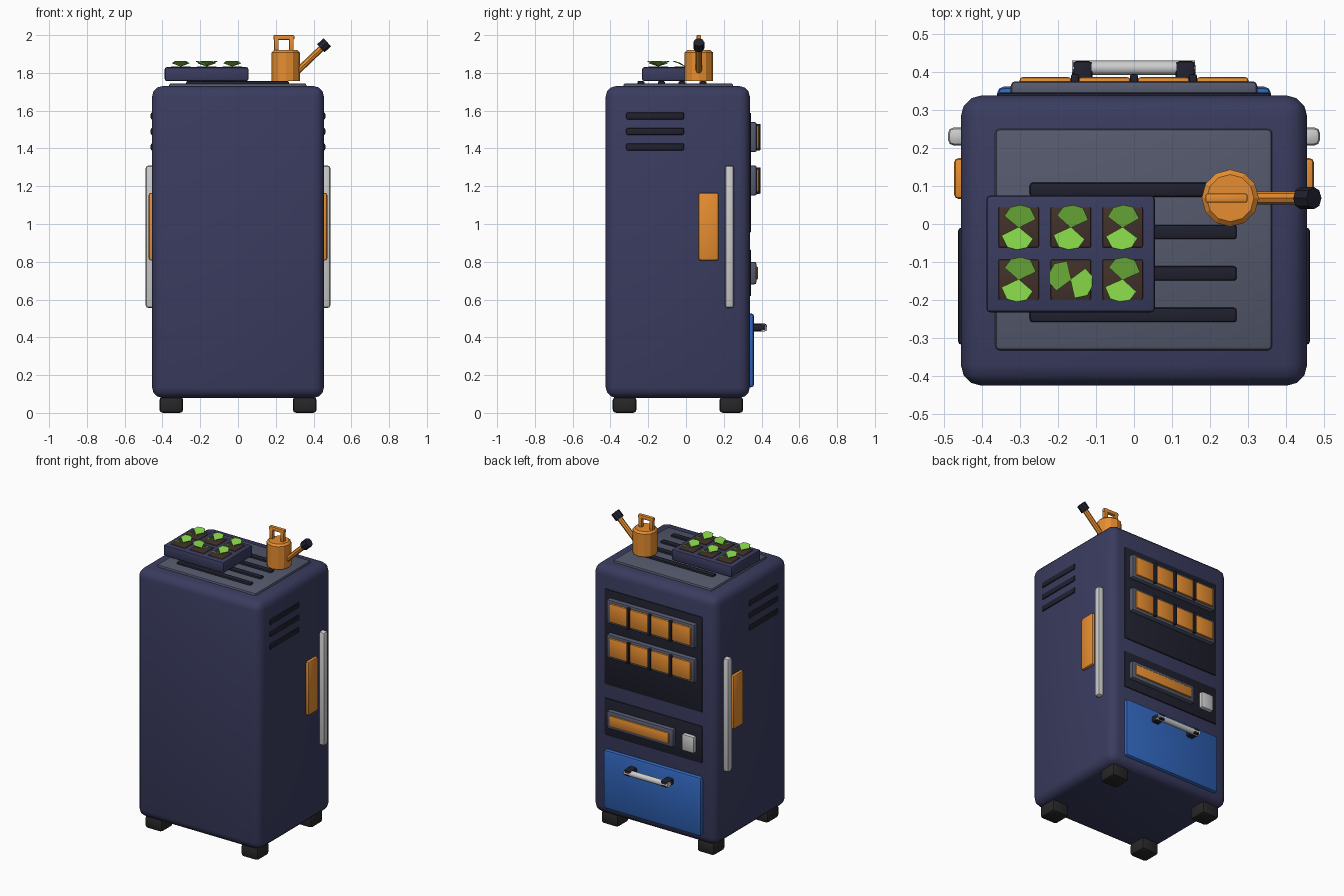
import bpy, bmesh, math, random
from mathutils import Vector

if "Cube" in bpy.data.objects:
    bpy.data.objects.remove(bpy.data.objects["Cube"])

random.seed(4)


def mat(name, r, g, b):
    m = bpy.data.materials.new(name)
    m.diffuse_color = (r, g, b, 1)
    m.use_nodes = True
    m.node_tree.nodes["Principled BSDF"].inputs["Base Color"].default_value = m.diffuse_color
    return m


NAVY = mat("navy", 0.042, 0.045, 0.115)
SLATE = mat("slate", 0.09, 0.10, 0.15)
DARK = mat("dark", 0.014, 0.015, 0.028)
RUBBER = mat("rubber", 0.02, 0.02, 0.022)
ORANGE = mat("orange", 0.80, 0.27, 0.03)
BLUE = mat("blue", 0.03, 0.13, 0.50)
METAL = mat("metal", 0.55, 0.55, 0.55)
SOIL = mat("soil", 0.055, 0.03, 0.022)
LEAF = mat("leaf", 0.22, 0.62, 0.06)


def make(name, bm, m, bevel=0, seg=2, smooth=True):
    if bevel:
        bmesh.ops.bevel(bm, geom=bm.edges[:], offset=bevel, segments=seg,
                        profile=0.5, affect='EDGES', clamp_overlap=True)
    bmesh.ops.recalc_face_normals(bm, faces=bm.faces[:])
    me = bpy.data.meshes.new(name)
    bm.to_mesh(me)
    bm.free()
    me.materials.append(m)
    ob = bpy.data.objects.new(name, me)
    bpy.context.collection.objects.link(ob)
    if smooth:
        bpy.ops.object.select_all(action='DESELECT')
        ob.select_set(True)
        bpy.context.view_layer.objects.active = ob
        bpy.ops.object.shade_smooth_by_angle(angle=math.radians(35))
    return ob


def box(name, x, y, z, m, bevel=0.008, seg=2):
    """Bevelled box from (min, max) ranges."""
    bm = bmesh.new()
    bmesh.ops.create_cube(bm, size=1)
    for v in bm.verts:
        v.co = [(r[0] + r[1]) / 2 + c * (r[1] - r[0]) for c, r in zip(v.co, (x, y, z))]
    return make(name, bm, m, bevel, seg)


def rod(name, a, b, r, m, sides=10, r2=None, smooth=True):
    """Cylinder or cone between two points."""
    a, b = Vector(a), Vector(b)
    bm = bmesh.new()
    bmesh.ops.create_cone(bm, cap_ends=True, segments=sides, radius1=r,
                          radius2=r if r2 is None else r2, depth=(b - a).length)
    rot = (b - a).to_track_quat('Z', 'Y')
    for v in bm.verts:
        v.co = rot @ v.co + (a + b) / 2
    return make(name, bm, m, smooth=smooth)


# Cabinet and feet
box("cabinet_body", (-0.455, 0.455), (-0.425, 0.338), (0.08, 1.73), NAVY, 0.055, 3)
for fx in (-0.353, 0.353):
    for fy in (-0.325, 0.24):
        box("foot", (fx - 0.063, fx + 0.063), (fy - 0.063, fy + 0.063), (0, 0.085), RUBBER, 0.018)

# Top plate with slots
box("top_plate", (-0.365, 0.363), (-0.332, 0.25), (1.71, 1.745), SLATE, 0.012)
for sy in (0.09, -0.021, -0.13, -0.239):
    box("top_slot", (-0.274, 0.27), (sy - 0.019, sy + 0.019), (1.735, 1.757), DARK)

# Side handles, pads and vents
for s in (-1, 1):
    def side(a, b):
        return tuple(sorted((s * a, s * b)))
    box("side_handle", side(0.43, 0.489), (0.206, 0.254), (0.555, 1.31), METAL, 0.016)
    box("side_pad", side(0.43, 0.473), (0.066, 0.173), (0.807, 1.165), ORANGE, 0.012)
    for vz in (1.572, 1.49, 1.408):
        box("side_vent", side(0.44, 0.462), (-0.317, -0.01), (vz - 0.019, vz + 0.019), DARK)

# Rear recess panels
box("upper_panel", (-0.36, 0.36), (0.32, 0.345), (0.955, 1.59), DARK)
box("lower_panel", (-0.36, 0.36), (0.32, 0.345), (0.617, 0.865), DARK)

# Two racks of four boxes
for rz in (1.46, 1.23):
    box("rack", (-0.324, 0.324), (0.33, 0.375), (rz - 0.08, rz + 0.08), SLATE, 0.012)
    for i in range(4):
        bx = (i - 1.5) * 0.155
        box("rack_box", (bx - 0.068, bx + 0.068), (0.36, 0.386),
            (rz - 0.062, rz + 0.062), ORANGE)
    for dx in (-0.155, 0, 0.155):
        box("rack_divider", (dx - 0.01, dx + 0.01), (0.36, 0.394),
            (rz - 0.07, rz + 0.07), DARK, 0.004)

# Slot unit and button
box("slot_frame", (-0.165, 0.324), (0.33, 0.373), (0.68, 0.8), SLATE, 0.012)
box("slot_bar", (-0.135, 0.3), (0.36, 0.382), (0.705, 0.775), ORANGE)
box("button", (-0.315, -0.225), (0.33, 0.37), (0.68, 0.79), METAL, 0.01)

# Drawer and its handle
box("drawer", (-0.36, 0.36), (0.32, 0.361), (0.135, 0.527), BLUE, 0.018)
rod("drawer_handle", (-0.163, 0.41, 0.45), (0.16, 0.41, 0.45), 0.019, METAL, 12)
for px in (-0.135, 0.135):
    box("handle_post", (px - 0.026, px + 0.026), (0.35, 0.428), (0.432, 0.472), DARK, 0.01)

# Seedling tray
box("tray", (-0.388, 0.055), (-0.232, 0.075), (1.757, 1.83), NAVY, 0.01)
outline = [(0, 0), (0.043, 0.026), (0.026, 0.055), (0, 0.06), (-0.026, 0.052), (-0.04, 0.028)]
for row in (-0.009, -0.146):
    for col in (-0.303, -0.166, -0.03):
        box("soil", (col - 0.053, col + 0.053), (row - 0.053, row + 0.053), (1.81, 1.834), SOIL, 0.004)
        turn = 1.25 if (row < -0.1 and col == -0.166) else random.uniform(-0.15, 0.15)
        for k in (0, 1):
            a = turn + k * math.pi
            bm = bmesh.new()
            vs = [bm.verts.new((col + x * math.cos(a) - y * math.sin(a),
                                row + x * math.sin(a) + y * math.cos(a),
                                1.834 + min(y * 0.6, 0.026))) for x, y in outline]
            bm.faces.new(vs)
            leaf = make("leaf", bm, LEAF, smooth=False)
            mod = leaf.modifiers.new("thickness", 'SOLIDIFY')
            mod.thickness = 0.003

# Watering can
cx, cy = 0.253, 0.068
rod("can_body", (cx, cy, 1.757), (cx, cy, 1.908), 0.075, ORANGE, 12, smooth=False)
rod("can_shoulder", (cx, cy, 1.908), (cx, cy, 1.92), 0.075, ORANGE, 12, 0.062, smooth=False)
for hx in (0.203, 0.283):
    box("can_handle_post", (hx - 0.012, hx + 0.012), (cy - 0.012, cy + 0.012), (1.91, 1.995), ORANGE, 0.004)
box("can_handle_top", (0.188, 0.298), (cy - 0.012, cy + 0.012), (1.975, 2.0), ORANGE, 0.005)
rod("can_spout", (0.29, cy, 1.785), (0.455, cy, 1.943), 0.017, ORANGE, 8)
rod("can_spout_head", (0.438, cy, 1.93), (0.473, cy, 1.962), 0.029, DARK, 8, smooth=False)
